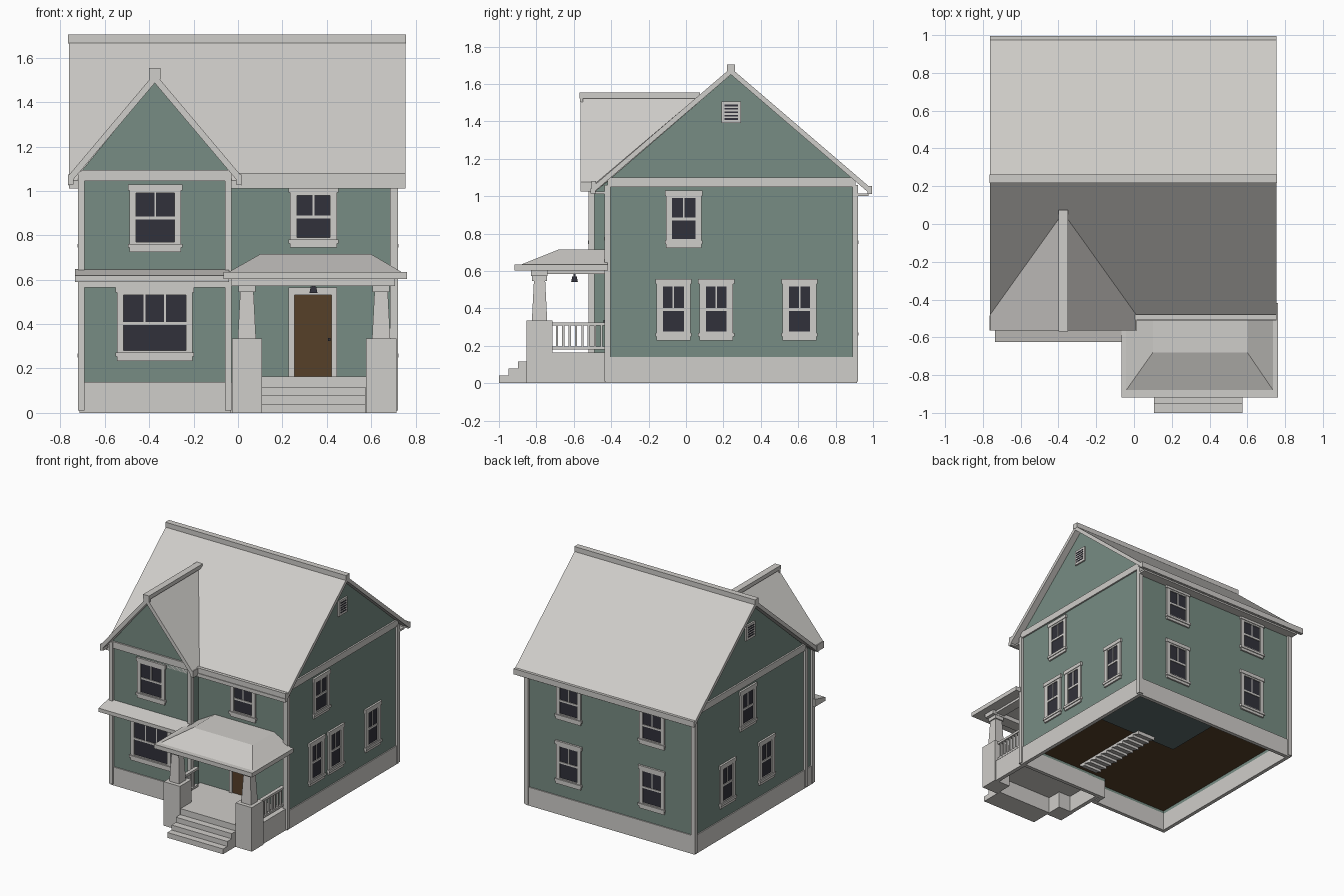
import bpy, bmesh
from mathutils import Vector, Matrix

if "Cube" in bpy.data.objects:
    bpy.data.objects.remove(bpy.data.objects["Cube"])

COLOURS = [("warm grey trim", (0.625, 0.61, 0.585)), ("green siding", (0.185, 0.265, 0.228)),
           ("dark glass", (0.031, 0.031, 0.043)), ("brown wood", (0.093, 0.050, 0.022)),
           ("dark teal ceiling", (0.105, 0.15, 0.15))]
TRIM, SIDING, GLASS, WOOD, TEAL = range(5)
MATS = []
for label, rgb in COLOURS:
    m = bpy.data.materials.new(label)
    m.diffuse_color = (*rgb, 1)
    m.use_nodes = True
    m.node_tree.nodes["Principled BSDF"].inputs["Base Color"].default_value = m.diffuse_color
    MATS.append(m)


class Part:
    """Collects boxes and convex solids into one named object."""
    def __init__(self, name):
        self.name, self.bm = name, bmesh.new()

    def hull(self, pts, mat=TRIM):
        vs = [self.bm.verts.new(p) for p in pts]
        res = bmesh.ops.convex_hull(self.bm, input=vs)
        for g in res["geom"]:
            if isinstance(g, bmesh.types.BMFace):
                g.material_index = mat

    def box(self, x0, x1, y0, y1, z0, z1, mat=TRIM):
        c = Vector(((x0 + x1) / 2, (y0 + y1) / 2, (z0 + z1) / 2))
        mx = Matrix.Translation(c) @ Matrix.Diagonal((abs(x1 - x0), abs(y1 - y0), abs(z1 - z0), 1))
        vs = bmesh.ops.create_cube(self.bm, size=1, matrix=mx)["verts"]
        for f in {f for v in vs for f in v.link_faces}:
            f.material_index = mat

    def on_wall(self, wall, u0, u1, d0, d1, z0, z1, mat=TRIM):
        axis, plane, s = wall
        a, b = sorted((plane + s * d0, plane + s * d1))
        if axis == "y":
            self.box(u0, u1, a, b, z0, z1, mat)
        else:
            self.box(a, b, u0, u1, z0, z1, mat)

    def slab(self, quad, t, mat=TRIM):
        self.hull([p for p in quad] + [(x, y, z - t) for x, y, z in quad], mat)

    def done(self):
        bmesh.ops.dissolve_limit(self.bm, angle_limit=0.01, verts=self.bm.verts, edges=self.bm.edges)
        bmesh.ops.recalc_face_normals(self.bm, faces=self.bm.faces)
        me = bpy.data.meshes.new(self.name)
        self.bm.to_mesh(me)
        self.bm.free()
        for m in MATS:
            me.materials.append(m)
        ob = bpy.data.objects.new(self.name, me)
        bpy.context.collection.objects.link(ob)


W, F, B, WF = 0.705, -0.42, 0.905, -0.505      # half width, front, back, wing front
WX, RY = -0.375, 0.24                          # wing ridge x, main ridge y
WR = -0.04                                     # wing right wall
FRONT, WING, BACK = ("y", F, -1), ("y", WF, -1), ("y", B, 1)
RIGHT, LEFT = ("x", W, 1), ("x", -W, -1)


# Ring of thin walls around the whole footprint
def ring(p, o, t, z0, z1, mat):
    p.box(W - t, W + o, F - o, B + o, z0, z1, mat)
    p.box(-W - o, -W + t, WF - o, B + o, z0, z1, mat)
    p.box(-W - o, W + o, B - t, B + o, z0, z1, mat)
    p.box(-W - o, WR + o, WF - o, WF + t, z0, z1, mat)
    p.box(WR - t, WR + o, WF - o, F + t, z0, z1, mat)
    p.box(WR - t, W + o, F - o, F + t, z0, z1, mat)


# Walls with gables
p = Part("main_walls")
p.hull([(x, y, z) for x in (-W, W) for y, z in
        ((F, 0.17), (B, 0.17), (F, 1.08), (B, 1.08), (RY, 1.65))], SIDING)
p.done()
p = Part("wing_walls")
p.hull([(x, y, z) for y in (WF, -0.1) for x, z in
        ((-W, 0.17), (WR, 0.17), (WR, 1.09), (-W, 1.09), (WX, 1.492))], SIDING)
p.done()
p = Part("lower_walls")
ring(p, 0, 0.02, 0.135, 0.175, SIDING)
p.done()

# Hollow foundation with floor, stairwell and stair underside
p = Part("foundation")
ring(p, 0.008, 0.02, 0, 0.14, TRIM)
p.done()
p = Part("floor")
p.box(-W + .01, W - .01, F + .01, B - .01, 0.158, 0.169, WOOD)
p.box(-W + .01, WR - .01, WF + .01, F + .03, 0.158, 0.169, WOOD)
p.box(-0.16, W - .03, 0.25, B - .03, 0.152, 0.165, TEAL)
p.done()
p = Part("stair_underside")
for i in range(11):
    y = -0.36 + i * 0.06
    p.hull([(x, yy, z) for x in (0.06, 0.21) for yy, z in ((y, .163), (y + .06, .163), (y + .06, .125), (y, .145))])
p.done()

# Corner boards and bands
p = Part("corner_boards")
for sx in (-1, 1):
    for y0, y1 in ((F - .015, F + .015), (B - .015, B + .015)):
        p.box(sx * (W - .02), sx * (W + .016), y0, y1, 0.01, 1.06)
for x in (-W, WR - .003):
    p.box(x - .016, x + .014, WF - .016, WF + .015, 0.01, 1.09)
p.done()
p = Part("wall_bands")
for wall in (LEFT, RIGHT):
    p.on_wall(wall, F, B, -.01, .012, 1.05, 1.10)
p.on_wall(FRONT, WR, W, -.01, .012, 1.012, 1.05)
p.on_wall(BACK, -W, W, -.01, .012, 1.012, 1.05)
p.on_wall(WING, -W, WR, -.01, .012, 1.045, 1.095)
p.on_wall(WING, -W, WR, -.01, .014, 0.565, 0.60)
p.done()

# Main roof with ridge cap, eave boards and soffits
p = Part("main_roof")
for s in (-1, 1):
    p.slab([(x, RY + s * d, z) for x in (-0.762, 0.755) for d, z in ((0, 1.685), (0.745, 1.046))], 0.035)
p.box(-0.765, 0.757, RY - .022, RY + .022, 1.665, 1.704)
p.box(-0.762, 0.755, RY + .73, RY + .755, 1.012, 1.055)
p.box(0.0, 0.755, RY - .745, RY - .72, 1.04, 1.08)
p.box(0.0, 0.755, RY - .75, RY - .725, 1.014, 1.041)
p.box(-0.72, 0.72, B, RY + .735, 1.0, 1.014)
p.box(0.0, 0.72, RY - .73, F, 1.012, 1.024)
p.done()

# Wing roof, cut back along the valleys
p = Part("wing_roof")
for s in (-1, 1):
    e = WX + s * 0.39
    p.slab([(WX, -0.565, 1.53), (e, -0.565, 1.068), (e, -0.485, 1.068), (WX, 0.06, 1.53)], 0.044)
    a, b = sorted((e, e - s * 0.024))
    p.box(a, b, -0.565, -0.485, 1.03, 1.075)
p.box(WX - .025, WX + .025, -0.57, 0.075, 1.523, 1.553)
p.box(WX - .025, WX + .025, -0.568, -0.55, 1.503, 1.53)
p.done()

# Small roof strip across the wing
p = Part("wing_pent_roof")
p.hull([(x, y, z) for x in (-0.735, -0.04) for y, z in
        ((WF + .005, .59), (-.625, .59), (-.625, .618), (WF + .005, .648))])
p.done()


# Windows: casing, head, sill, sashes and panes
def window(name, wall, u, w, z0, z1, cols=2, c=0.03):
    p = Part(name)
    h, mid = w / 2, z0 + (z1 - z0) * 0.49
    p.on_wall(wall, u - h, u + h, -.01, .003, z0, z1, GLASS)
    for s in (-1, 1):
        a, b = sorted((u + s * h, u + s * (h + c)))
        p.on_wall(wall, a, b, -.01, .011, z0 - .02, z1 + .02)
    p.on_wall(wall, u - h - c - .007, u + h + c + .007, -.01, .015, z1 + .012, z1 + .04)
    p.on_wall(wall, u - h, u + h, -.01, .010, z1, z1 + .015)
    p.on_wall(wall, u - h - c - .007, u + h + c + .007, -.01, .018, z0 - .026, z0 - .008)
    p.on_wall(wall, u - h - c, u + h + c, -.01, .012, z0 - .046, z0 - .026)
    p.on_wall(wall, u - h, u + h, -.01, .010, z0 - .01, z0)
    p.on_wall(wall, u - h, u + h, -.01, .008, mid - .007, mid + .007)
    for i in range(1, cols):
        x = u - h + w * i / cols
        p.on_wall(wall, x - .004, x + .004, -.01, .006, mid, z1)
    p.done()


window("wing_upper_window", WING, -0.373, 0.172, 0.77, 0.99)
window("wing_lower_window", WING, WX, 0.28, 0.28, 0.53, 3)
window("front_upper_window", FRONT, 0.34, 0.15, 0.79, 0.98)
window("right_upper_window", RIGHT, -0.012, 0.128, 0.77, 0.99)
for i, y in enumerate((-0.067, 0.162, 0.607)):
    window(f"right_lower_window_{i + 1}", RIGHT, y, 0.11, 0.275, 0.518, c=0.035)
window("left_upper_window", LEFT, 0.27, 0.128, 0.77, 0.99)
for i, y in enumerate((0.045, 0.515)):
    window(f"left_lower_window_{i + 1}", LEFT, y, 0.11, 0.275, 0.518, c=0.035)
for i, x in enumerate((-0.35, 0.35)):
    window(f"back_lower_window_{i + 1}", BACK, x, 0.15, 0.28, 0.52)
    window(f"back_upper_window_{i + 1}", BACK, x, 0.15, 0.77, 0.97)

# Attic vents
for name, wall in (("right_vent", RIGHT), ("left_vent", LEFT)):
    p = Part(name)
    p.on_wall(wall, 0.19, 0.295, -.01, .012, 1.39, 1.505)
    for i in range(5):
        z = 1.408 + i * 0.018
        p.on_wall(wall, 0.206, 0.279, 0, .014, z, z + .009, GLASS)
    p.done()

# Front door with frame and knob
p = Part("front_door")
p.on_wall(FRONT, 0.252, 0.423, -.01, .006, 0.16, 0.53, WOOD)
for a, b in ((0.228, 0.254), (0.421, 0.447)):
    p.on_wall(FRONT, a, b, -.01, .014, 0.16, 0.56)
p.on_wall(FRONT, 0.228, 0.447, -.01, .016, 0.53, 0.565)
p.on_wall(FRONT, 0.405, 0.417, 0, .022, 0.325, 0.337, GLASS)
p.done()

# Porch floor on a hollow skirt, with steps
p = Part("porch_floor")
p.box(-0.025, 0.705, -0.845, F, 0.125, 0.163)
p.box(-0.025, 0.005, -0.845, F, 0, 0.13)
p.box(0.675, 0.705, -0.845, F, 0, 0.13)
p.box(-0.025, 0.705, -0.845, -0.825, 0, 0.13)
p.done()
p = Part("porch_steps")
for y, z in ((-1.0, .040), (-0.95, .078), (-0.897, .117)):
    p.box(0.105, 0.575, y, -0.84, 0, z)
p.done()

# Porch piers, tapered columns and railings
for side, cx in (("left", 0.040), ("right", 0.645)):
    cy = -0.783
    p = Part(side + "_porch_column")
    p.box(cx - .068, cx + .068, cy - .07, cy + .07, 0, 0.335)
    p.hull([(cx + a * r, cy + b * r, z) for a in (-1, 1) for b in (-1, 1)
            for r, z in ((.041, .335), (.030, .55))])
    p.box(cx - .038, cx + .038, cy - .04, cy + .04, 0.545, 0.58)
    p.done()
    p = Part(side + "_porch_railing")
    end = F if side == "right" else WF
    rx = 0.675 if side == "right" else 0.01
    p.box(rx - .014, rx + .014, -0.72, end, 0.308, 0.325)
    p.box(rx - .012, rx + .012, -0.72, end, 0.18, 0.195)
    y = -0.69
    while y < end - 0.015:
        p.box(rx - .006, rx + .006, y - .006, y + .006, 0.19, 0.31)
        y += 0.034
    p.done()

# Porch roof: beams, eave and hipped top
p = Part("porch_roof")
p.box(-0.03, 0.708, -0.83, -0.74, 0.572, 0.61)
for x in (0.0, 0.605):
    p.box(x, x + .075, -0.75, F, 0.585, 0.61)
p.box(-0.065, 0.762, -0.918, F + .002, 0.603, 0.635)
p.hull([(x, y, .633) for x in (-0.045, 0.74) for y in (-0.885, F)] +
       [(x, y, .715) for x in (0.10, 0.60) for y in (-0.68, F)])
p.done()

# Hanging lamp
p = Part("porch_lamp")
p.box(0.334, 0.346, -0.602, -0.59, 0.565, 0.605, GLASS)
p.hull([(0.34 + a * r, -0.596 + b * r, z) for a in (-1, 1) for b in (-1, 1)
        for r, z in ((.018, .54), (.012, .57))], GLASS)
p.done()
